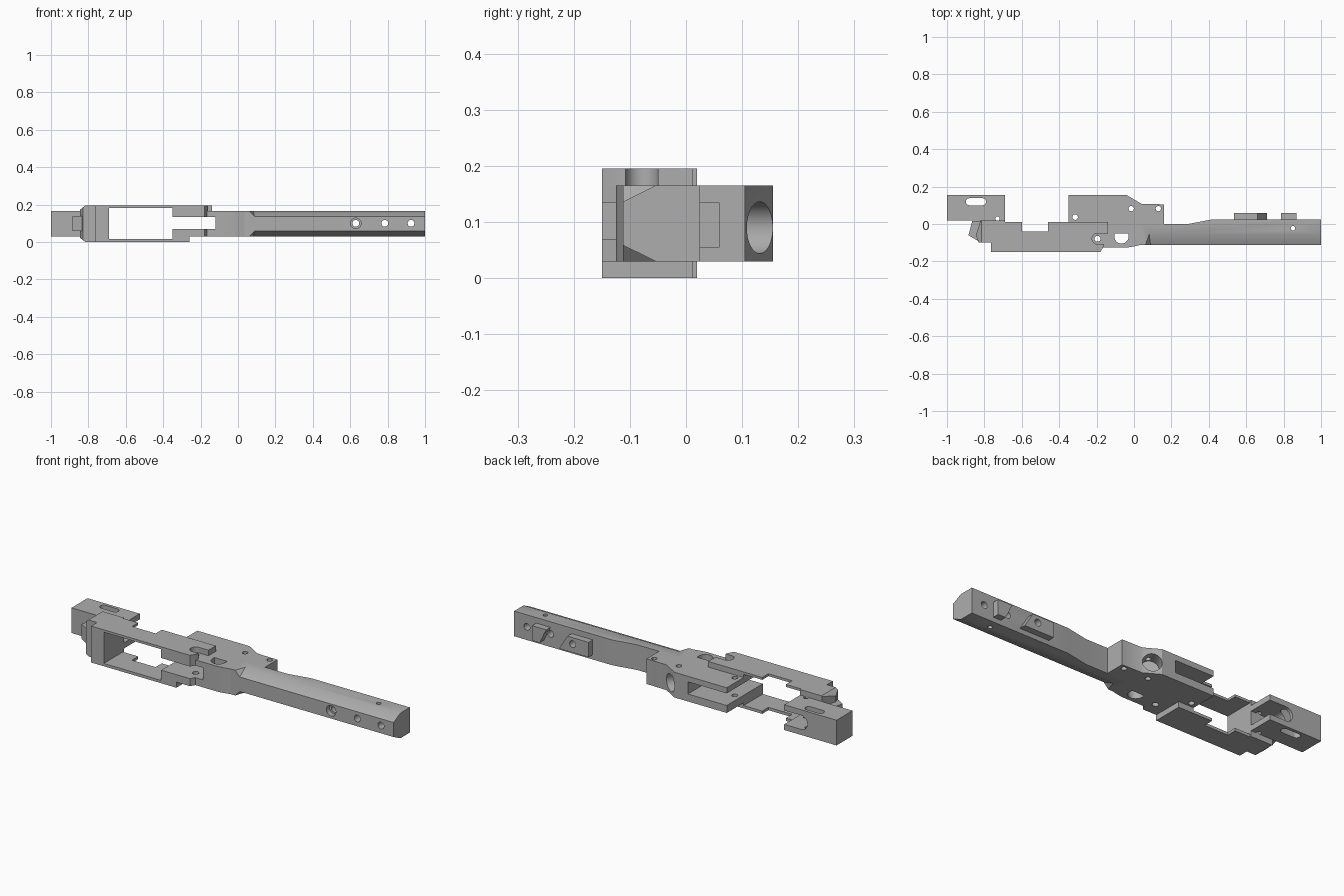
import bpy, bmesh, math
from mathutils import Vector, Matrix

if "Cube" in bpy.data.objects:
    bpy.data.objects.remove(bpy.data.objects["Cube"])

grey = bpy.data.materials.new("mid grey")
grey.use_nodes = True
grey.diffuse_color = (0.42, 0.42, 0.42, 1)
grey.node_tree.nodes["Principled BSDF"].inputs["Base Color"].default_value = grey.diffuse_color


def finish(bm, name):
    bmesh.ops.recalc_face_normals(bm, faces=bm.faces)
    mesh = bpy.data.meshes.new(name)
    bm.to_mesh(mesh)
    bm.free()
    mesh.materials.append(grey)
    ob = bpy.data.objects.new(name, mesh)
    bpy.context.collection.objects.link(ob)
    return ob


def prism(name, pts, lo, hi, axis="z"):
    """Extrude an outline: (x, y) along z, or (x, z) along y."""
    bm = bmesh.new()
    place = (lambda a, b, d: (a, b, d)) if axis == "z" else (lambda a, b, d: (a, d, b))
    face = bm.faces.new([bm.verts.new(place(a, b, lo)) for a, b in pts])
    ext = bmesh.ops.extrude_face_region(bm, geom=[face])
    verts = [v for v in ext["geom"] if isinstance(v, bmesh.types.BMVert)]
    bmesh.ops.translate(bm, verts=verts, vec=Vector(place(0, 0, hi - lo)))
    return finish(bm, name)


def box(name, x, y, z):
    return prism(name, [(x[0], y[0]), (x[1], y[0]), (x[1], y[1]), (x[0], y[1])], *z)


def hull(name, pts):
    bm = bmesh.new()
    for p in pts:
        bm.verts.new(p)
    bmesh.ops.convex_hull(bm, input=bm.verts)
    return finish(bm, name)


def rod(center, direction, radius, length):
    bm = bmesh.new()
    turn = Vector(direction).to_track_quat("Z", "Y").to_matrix().to_4x4()
    bmesh.ops.create_cone(bm, cap_ends=True, segments=32, radius1=radius, radius2=radius,
                          depth=length, matrix=Matrix.Translation(center) @ turn)
    return finish(bm, "cutter")


def drill_z(x, y, r):
    return rod((x, y, 0.1), (0, 0, 1), r, 0.5)


def drill_y(x, r):
    return rod((x, 0, 0.1), (0, 1, 0), r, 0.5)


def carve(ob, cutters):
    """Subtract each cutter, keep the baked result and drop the cutters."""
    for c in cutters:
        c.hide_render = True
        mod = ob.modifiers.new("cut", "BOOLEAN")
        mod.operation, mod.solver, mod.object = "DIFFERENCE", "EXACT", c
    deps = bpy.context.evaluated_depsgraph_get()
    mesh = bpy.data.meshes.new_from_object(ob.evaluated_get(deps))
    ob.modifiers.clear()
    ob.data = mesh
    for c in cutters:
        bpy.data.objects.remove(c)
    bpy.ops.object.select_all(action="DESELECT")
    ob.select_set(True)
    bpy.context.view_layer.objects.active = ob
    bpy.ops.object.shade_smooth_by_angle(angle=math.radians(30))


Z0, Z1 = 0.03, 0.165

# Rear block with a long slot and an open round-ended channel at the back
rear = box("rear_block", (-1, -0.69), (0.02, 0.155), (Z0, Z1))
carve(rear, [
    box("cutter", (-0.88, -0.81), (0.1, 0.138), (-0.1, 0.3)),
    drill_z(-0.88, 0.119, 0.019), drill_z(-0.81, 0.119, 0.019),
    box("cutter", (-0.79, -0.6), (0, 0.2), (0.06, 0.135)),
    rod((-0.79, 0.1, 0.0975), (0, 1, 0), 0.0375, 0.3),
    drill_z(-0.73, 0.028, 0.012)])

# Housing: two side plates joined at the rear, open at front and back
outline = [(-0.83, -0.1), (-0.765, -0.1), (-0.765, -0.15), (-0.18, -0.15), (-0.165, -0.125),
           (-0.14, -0.05), (-0.14, 0.012), (-0.46, 0.012), (-0.46, -0.04), (-0.6, -0.04),
           (-0.6, 0.012), (-0.69, 0.012), (-0.69, 0.02), (-0.82, 0.02), (-0.845, -0.06)]
housing = prism("housing", outline, 0, 0.195)
carve(housing, [
    box("cutter", (-0.69, -0.35), (-0.3, 0.3), (0.015, 0.182)),
    box("cutter", (-0.36, 0), (-0.3, 0.3), (Z0, Z1)),
    box("cutter", (-0.26, 0), (-0.3, 0.3), (-0.1, 0.1)),
    box("cutter", (-0.195, 0), (-0.108, -0.05), (0.1, 0.3)),
    drill_z(-0.195, -0.079, 0.029),
    prism("cutter", [(-0.86, 0.16), (-0.81, 0.2), (-0.86, 0.2)], -0.3, 0.3, "y"),
    prism("cutter", [(-0.86, 0.035), (-0.86, -0.01), (-0.81, -0.005)], -0.3, 0.3, "y")])

# Small hook behind the housing
prism("rear_hook", [(-0.885, -0.06), (-0.835, -0.09), (-0.82, 0.015), (-0.865, 0.015)], 0.06, 0.14)

# Centre body with slot, angled bore and locating holes
centre = prism("centre_body", [
    (-0.35, -0.15), (-0.18, -0.15), (-0.165, -0.125), (-0.03, -0.125), (0.0, -0.12),
    (0.035, -0.112), (0.035, 0.0), (0.16, 0.0), (0.16, 0.105), (0.04, 0.108),
    (-0.04, 0.155), (-0.35, 0.155)], Z0, Z1)
carve(centre, [
    box("cutter", (-0.4, -0.12), (-0.3, 0.3), (0.07, 0.135)),
    rod((0.0, 0.132, 0.09), (0.49, 0.87, 0), 0.046, 0.14),
    drill_z(-0.315, 0.037, 0.015), drill_z(-0.015, 0.082, 0.014), drill_z(0.13, 0.082, 0.014),
    drill_z(-0.195, -0.079, 0.016),
    prism("cutter", [(-0.105, -0.05), (-0.03, -0.05)]
          + [(-0.067 + 0.0375 * math.cos(a), -0.068 - 0.037 * math.sin(a))
             for a in [math.pi * i / 14 for i in range(15)]], -0.1, 0.3)])

# Long fore bar with chamfered front edges and cross holes
bar = prism("fore_bar", [(0.035, -0.112), (1, -0.112), (1, 0.025), (0.42, 0.025),
                         (0.29, 0.0), (0.035, 0.0)], Z0, Z1)


def chamfer(flip):
    mid = (Z0 + Z1) / 2
    section = [(-0.043, 0.073, 0.08), (-0.124, 0.033, 0.09), (-0.14, 0.09, 0.03)]
    return hull("cutter", [(x, y, mid + flip * h) for y, h, start in section for x in (start, 1.1)])


carve(bar, [chamfer(1), chamfer(-1), drill_y(0.63, 0.018), drill_y(0.785, 0.018),
            drill_y(0.925, 0.018), drill_z(0.85, -0.023, 0.012),
            rod((0.63, -0.11, 0.1), (0, 1, 0), 0.028, 0.05)])

# Raised pads on the back of the bar
pads = {"long_pad": ([(0.535, 0.055), (0.71, 0.055), (0.66, 0.135), (0.535, 0.135)], 0.63),
        "short_pad": ([(0.825, 0.055), (0.87, 0.055), (0.87, 0.135), (0.785, 0.135)], 0.785)}
for name, (shape, hole_x) in pads.items():
    carve(prism(name, shape, 0.025, 0.06, "y"), [drill_y(hole_x, 0.018)])
